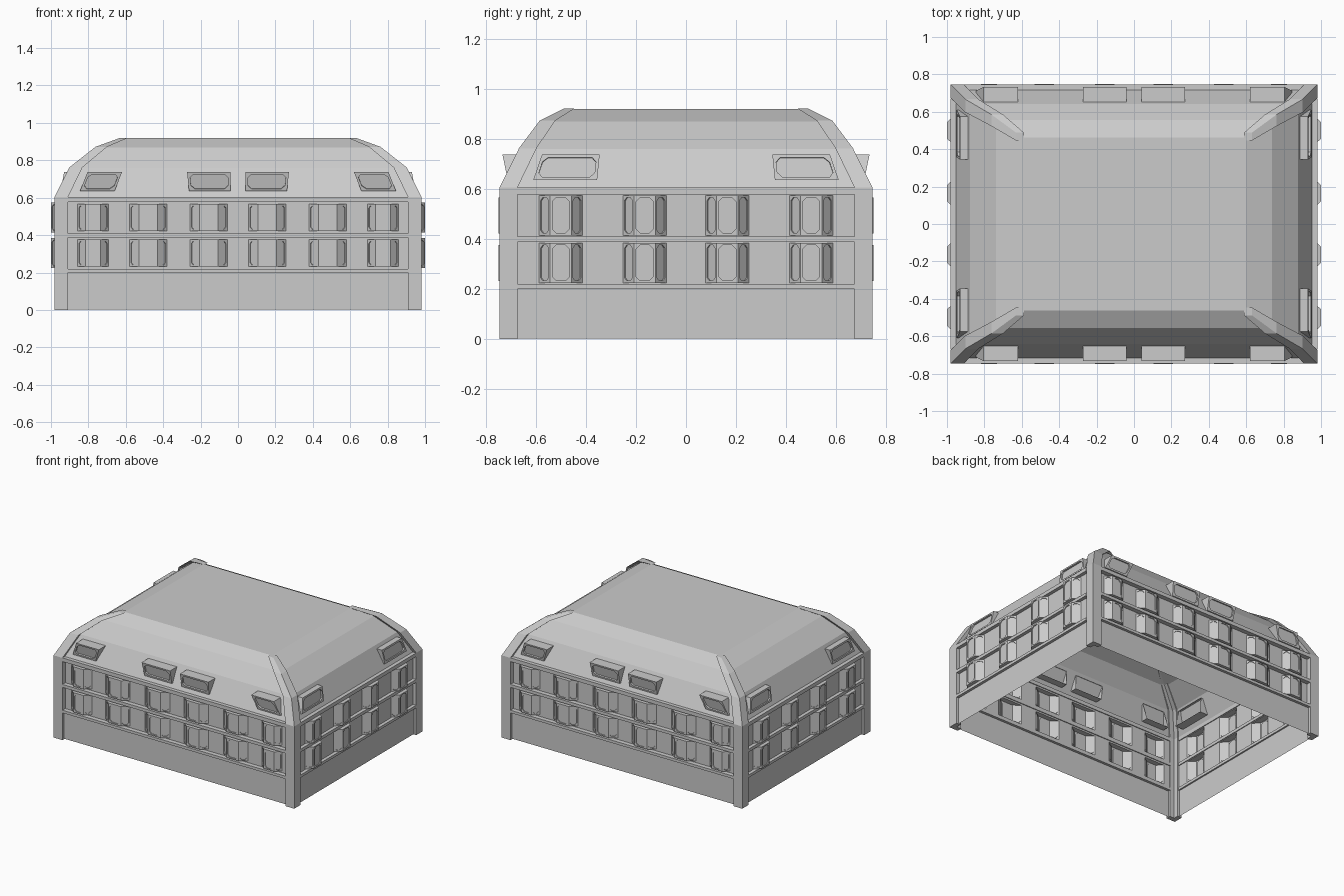
import bpy, bmesh
from mathutils import Vector

if "Cube" in bpy.data.objects:
    bpy.data.objects.remove(bpy.data.objects["Cube"])

# local (u along wall, d outward, z up) -> world, for each side
SIDES = {
    "front": lambda u, d, z: Vector((u, -d, z)),
    "back": lambda u, d, z: Vector((-u, d, z)),
    "right": lambda u, d, z: Vector((d, u, z)),
    "left": lambda u, d, z: Vector((-d, -u, z)),
}


def finish(bm, name, fix=False):
    bmesh.ops.remove_doubles(bm, verts=bm.verts, dist=1e-5)
    if fix:
        bmesh.ops.recalc_face_normals(bm, faces=bm.faces)
    me = bpy.data.meshes.new(name)
    bm.to_mesh(me)
    bm.free()
    ob = bpy.data.objects.new(name, me)
    bpy.context.collection.objects.link(ob)
    return ob


def face(bm, pts):
    bm.faces.new([bm.verts.new(p) for p in pts])


def loft(bm, rings, cap_start=False, cap_end=False):
    vs = [[bm.verts.new(p) for p in r] for r in rings]
    n = len(rings[0])
    for a, b in zip(vs, vs[1:]):
        for i in range(n):
            j = (i + 1) % n
            bm.faces.new((a[i], a[j], b[j], b[i]))
    if cap_start:
        bm.faces.new(vs[0][::-1])
    if cap_end:
        bm.faces.new(vs[-1])


def pane(bm, q, m, c, depth):
    """Quad facet with a recessed chamfered (octagonal) pane."""
    w, h = (q[1] - q[0]).length, (q[3] - q[0]).length
    n = (q[1] - q[0]).cross(q[3] - q[0]).normalized()

    def at(x, y):
        u, v = x / w, y / h
        return (q[0] * (1 - u) + q[1] * u) * (1 - v) + (q[3] * (1 - u) + q[2] * u) * v
    a, b, e, f = m, w - m, m, h - m
    o = [at(*p) for p in ((a + c, e), (b - c, e), (b, e + c), (b, f - c),
                          (b - c, f), (a + c, f), (a, f - c), (a, e + c))]
    for k in range(4):
        face(bm, (q[k], q[(k + 1) % 4], o[2 * k + 1], o[2 * k]))
        face(bm, (q[k], o[2 * k], o[2 * k - 1]))
    loft(bm, [o, [p - n * depth for p in o]], cap_end=True)


def box(bm, P, u0, u1, d0, d1, z0, z1):
    ring = ((u0, d0), (u0, d1), (u1, d1), (u1, d0))
    loft(bm, [[P(u, d, z) for u, d in ring] for z in (z0, z1)], True, True)


def bay(bm, P, c, h, s, wall, out, z0, z1):
    plan = [(c - h, wall), (c - h + s, out), (c + h - s, out), (c + h, wall)]
    for k, (a, b) in enumerate(zip(plan, plan[1:])):
        q = [P(*a, z0), P(*b, z0), P(*b, z1), P(*a, z1)]
        pane(bm, q, 0.009, 0.016 if k == 1 else 0.012, 0.006)
    face(bm, [P(*p, z1) for p in plan])
    face(bm, [P(*p, z0) for p in plan[::-1]])


def dormer(bm, P, b0, b1, t0, t1, db, dt, back):
    zb, zt = 0.635, 0.737
    f = [P(b0, db, zb), P(b1, db, zb), P(t1, dt, zt), P(t0, dt, zt)]
    r = [P(b0, back, zb), P(b1, back, zb), P(t1, back, zt), P(t0, back, zt)]
    pane(bm, f, 0.013, 0.018, 0.012)
    loft(bm, [r, f])


# per-wall-type data: bays as (centre, half width, side width)
LONG = dict(half=0.91, frame=0.745, wall=0.712, out=0.749, trim=0.012,
            bays=[(s * c, h, e) for s in (-1, 1) for c, h, e in
                  ((0.775, 0.083, 0.042), (0.48, 0.1, 0.05), (0.157, 0.1, 0.05))],
            dorm=[(-0.845, -0.66, -0.805, -0.62), (-0.262, -0.04, -0.272, -0.04)],
            dpos=(0.712, 0.733, 0.65))
SHORT = dict(half=0.672, frame=0.98, wall=0.955, out=1.0, trim=0.004,
             bays=[(s * c, 0.087, 0.044) for s in (-1, 1) for c in (0.5, 0.165)],
             dorm=[(-0.61, -0.355, -0.575, -0.345)],
             dpos=(0.948, 0.93, 0.872))
ROWS = ((0.22, 0.388), (0.41, 0.578))

for side, P in SIDES.items():
    D = LONG if side in ("front", "back") else SHORT
    H, wall = D["half"] + 0.01, D["wall"]

    # base panel
    bm = bmesh.new()
    d = D["frame"] - 0.02
    face(bm, [P(-H, d, 0.003), P(H, d, 0.003), P(H, d, 0.21), P(-H, d, 0.21)])
    finish(bm, side + "_base_panel")

    # horizontal bars of the frame
    bm = bmesh.new()
    for z0, z1 in ((0.2, 0.22), (0.388, 0.41), (0.578, 0.605)):
        box(bm, P, -D["half"], D["half"], wall - 0.006, D["frame"], z0, z1)
    finish(bm, side + "_frame_bars", True)

    # recessed wall rows with openings, and bay windows filling them
    wl, by = bmesh.new(), bmesh.new()
    for z0, z1 in ROWS:
        a, b = z0 + D["trim"], z1 - D["trim"]
        us = [-H]
        for c, h, s in sorted(D["bays"]):
            us += [c - h, c + h]
            bay(by, P, c, h, s, wall, D["out"], a, b)
        us.append(H)
        for i, (u0, u1) in enumerate(zip(us, us[1:])):
            for lo, hi, opening in ((z0, a, 0), (a, b, 1), (b, z1, 0)):
                if not (opening and i % 2):
                    face(wl, [P(u0, wall, lo), P(u1, wall, lo), P(u1, wall, hi), P(u0, wall, hi)])
    finish(wl, side + "_window_wall")
    finish(by, side + "_bay_windows")

    # roof dormers, mirrored about the middle
    bm = bmesh.new()
    for b0, b1, t0, t1 in D["dorm"]:
        dormer(bm, P, b0, b1, t0, t1, *D["dpos"])
        dormer(bm, P, -b1, -b0, -t1, -t0, *D["dpos"])
    finish(bm, side + "_dormers")

# faceted mansard roof shell
bm = bmesh.new()
loft(bm, [[Vector((sx * x, sy * y, z)) for sx, sy in ((-1, -1), (1, -1), (1, 1), (-1, 1))]
          for x, y, z in ((0.955, 0.72, 0.6), (0.877, 0.642, 0.76),
                          (0.737, 0.557, 0.868), (0.6, 0.462, 0.918))], cap_end=True)
finish(bm, "roof")

# corner posts continuing up the hips as ribs (L-shaped section)
bm = bmesh.new()
LEVELS = ((0.98, 0.745, 0, 0.072, 0.035), (0.98, 0.745, 0.605, 0.072, 0.035),
          (0.902, 0.667, 0.762, 0.07, 0.035), (0.762, 0.585, 0.872, 0.062, 0.035),
          (0.63, 0.488, 0.92, 0.042, 0.035))
for sx in (-1, 1):
    for sy in (-1, 1):
        loft(bm, [[Vector((sx * p, sy * q, z)) for p, q in
                   ((x, y), (x - w, y), (x - w, y - t), (x - t, y - t), (x - t, y - w), (x, y - w))]
                  for x, y, z, w, t in LEVELS], True, True)
finish(bm, "corner_posts_and_ribs", True)
